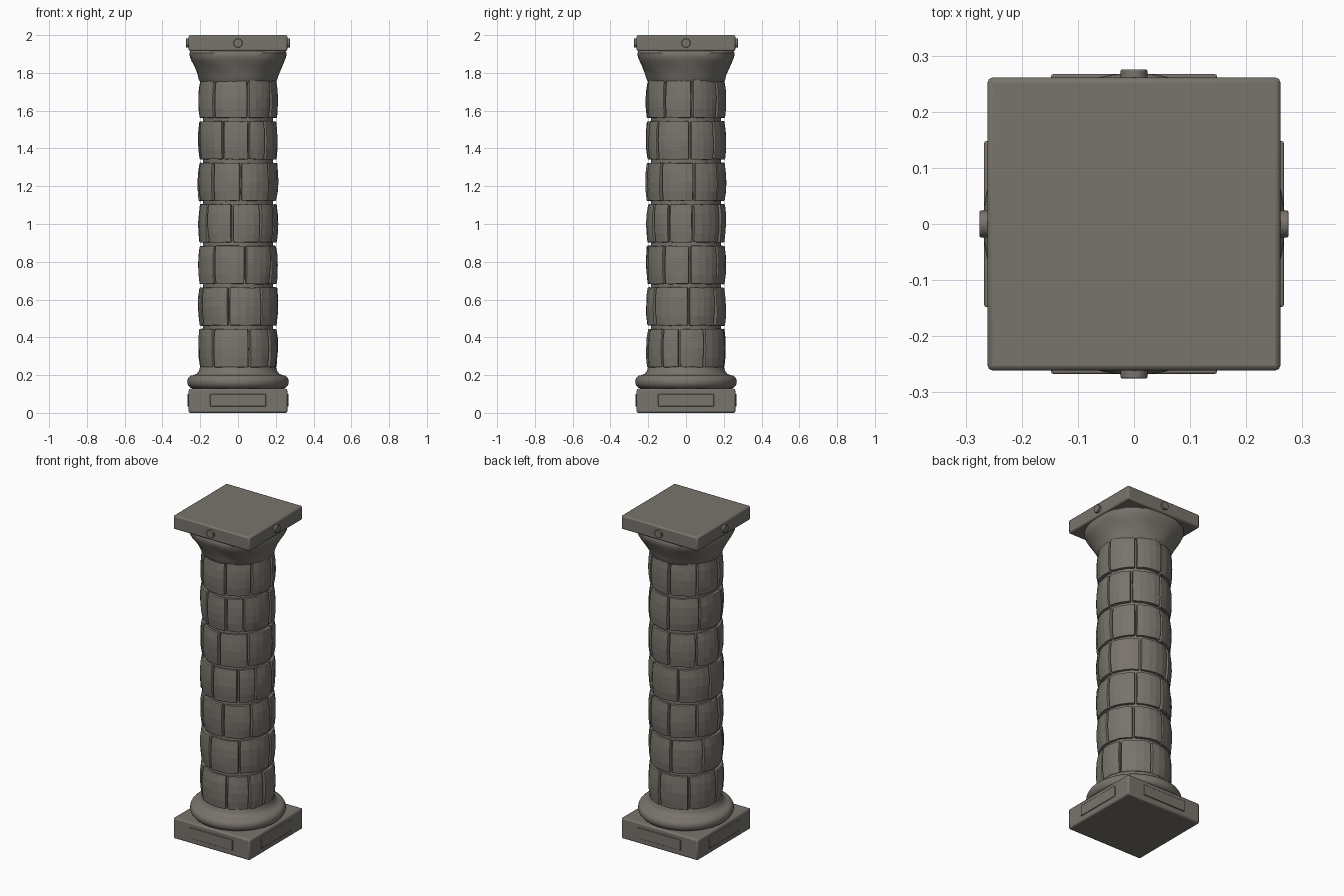
import bpy, bmesh, math, random
from mathutils import Matrix, Vector

random.seed(4)
if "Cube" in bpy.data.objects:
    bpy.data.objects.remove(bpy.data.objects["Cube"])

stone = bpy.data.materials.new("grey_brown_stone")
stone.use_nodes = True
COLOUR = (0.19, 0.175, 0.15, 1)
stone.diffuse_color = COLOUR
stone.node_tree.nodes["Principled BSDF"].inputs["Base Color"].default_value = COLOUR


def finish(name, bm, smooth=35, bevel=0, thickness=0):
    """Turn a bmesh into a stone object with optional solidify and bevel."""
    mesh = bpy.data.meshes.new(name)
    bm.to_mesh(mesh)
    bm.free()
    mesh.materials.append(stone)
    obj = bpy.data.objects.new(name, mesh)
    bpy.context.collection.objects.link(obj)
    if thickness:
        mod = obj.modifiers.new("Thickness", 'SOLIDIFY')
        mod.thickness, mod.offset = thickness, -1
    if bevel:
        mod = obj.modifiers.new("Worn edges", 'BEVEL')
        mod.width, mod.segments, mod.limit_method = bevel, 2, 'ANGLE'
        mod.angle_limit = math.radians(50)
    if smooth:
        bpy.ops.object.select_all(action='DESELECT')
        obj.select_set(True)
        bpy.context.view_layer.objects.active = obj
        bpy.ops.object.shade_smooth_by_angle(angle=math.radians(smooth))
    return obj


def add_box(bm, size, centre, turn=0):
    mat = (Matrix.Rotation(turn, 4, 'Z') @ Matrix.Translation(centre)
           @ Matrix.Diagonal((*size, 1)))
    bmesh.ops.create_cube(bm, size=1, matrix=mat)


def lathe(name, profile, shape=lambda a, z: 1, sides=64):
    """Closed solid of revolution; shape scales the radius by angle and height."""
    bm = bmesh.new()
    rings = []
    for r, z in profile:
        ring = []
        for i in range(sides):
            a = math.tau * i / sides
            k = r * shape(a, z)
            ring.append(bm.verts.new((k * math.cos(a), k * math.sin(a), z)))
        rings.append(ring)
    for low, high in zip(rings, rings[1:]):
        for i in range(sides):
            j = (i + 1) % sides
            bm.faces.new((low[i], low[j], high[j], high[i]))
    bm.faces.new(rings[0][::-1])
    bm.faces.new(rings[-1])
    return finish(name, bm)


# Square slabs at the foot and the head
for name, low, high in (("plinth", 0, 0.128), ("top_slab", 1.915, 2)):
    bm = bmesh.new()
    add_box(bm, (0.522, 0.522, high - low), (0, 0, (low + high) / 2))
    finish(name, bm, bevel=0.009)

# Raised panels on the plinth and round studs on the top slab
panels, studs = bmesh.new(), bmesh.new()
for side in range(4):
    turn = side * math.pi / 2
    add_box(panels, (0.295, 0.03, 0.066), (0, -0.252, 0.067), turn)
    bmesh.ops.create_cone(
        studs, cap_ends=True, segments=16, radius1=0.024, radius2=0.024, depth=0.04,
        matrix=Matrix.Rotation(turn, 4, 'Z') @ Matrix.Translation((0, -0.255, 1.958))
        @ Matrix.Rotation(math.pi / 2, 4, 'X'))
finish("plinth_panels", panels, bevel=0.003)
finish("slab_studs", studs, bevel=0.002)

# Rounded base moulding that sweeps in to the shaft
roll = [(0.232 + 0.037 * math.cos(t), 0.165 + 0.037 * math.sin(t))
        for t in [math.radians(d) for d in range(-90, 61, 15)]]
lathe("base_moulding", roll + [(0.235, 0.2), (0.218, 0.207), (0.207, 0.222), (0.2, 0.245)])


# Flared capital, slightly squared and lumpy towards the top
def capital_shape(a, z):
    t = max(0, min(1, (z - 1.77) / 0.1))
    square = 1 + 0.045 * t * (1 - math.cos(4 * a))
    lumps = 0.012 * math.sin(7 * a + 25 * z) * math.sin(math.pi * t)
    return square + lumps


lathe("capital", [(0.198, 1.75), (0.208, 1.765), (0.213, 1.785), (0.222, 1.81),
                  (0.235, 1.84), (0.247, 1.865), (0.255, 1.885), (0.257, 1.905),
                  (0.25, 1.918)], capital_shape)

# Inner shaft seen in the joints
lathe("shaft_core", [(0.186, 0.22), (0.186, 1.77)], sides=48)

# Seven courses of curved blocks; known joint angles, the rest spaced evenly
JOINTS = [(-129, -73, -37, -10, 28), (-104, -53, 4, 49), (-128, -79, -34, 6, 53),
          (-141, -99, -55, -26, 10, 60), (-130, -86, -39, 12, 53),
          (-113, -74, -46, 6, 46), (-128, -75, -33, 9, 53)]
PITCH, HEIGHT, GAP = 0.22, 0.203, 0.03
for row, joints in enumerate(JOINTS):
    edges = list(joints)
    rest = edges[0] + 360 - edges[-1]
    count = round(rest / 46)
    edges += [edges[-1] + rest * (i + 1) / count for i in range(count)]
    course = bmesh.new()
    middle = 0.343 + row * PITCH
    for start, end in zip(edges, edges[1:]):
        a0, a1 = math.radians(start) + GAP, math.radians(end) - GAP
        grid = bmesh.ops.create_grid(course, x_segments=4, y_segments=4, size=1)
        tilt, lean = random.uniform(-0.004, 0.004), random.uniform(-0.003, 0.003)
        for v in grid["verts"]:
            u, w = v.co.x, v.co.y
            a = a0 + (a1 - a0) * (u + 1) / 2
            r = 0.204 + 0.008 * (1 - w * w) + tilt * u + lean * w
            r += random.uniform(-0.0015, 0.0015)
            z = middle + w * HEIGHT / 2 + random.uniform(-0.002, 0.002)
            v.co = Vector((r * math.cos(a), r * math.sin(a), z))
    finish(f"block_course_{row + 1}", course, smooth=0, bevel=0.005, thickness=0.035)
